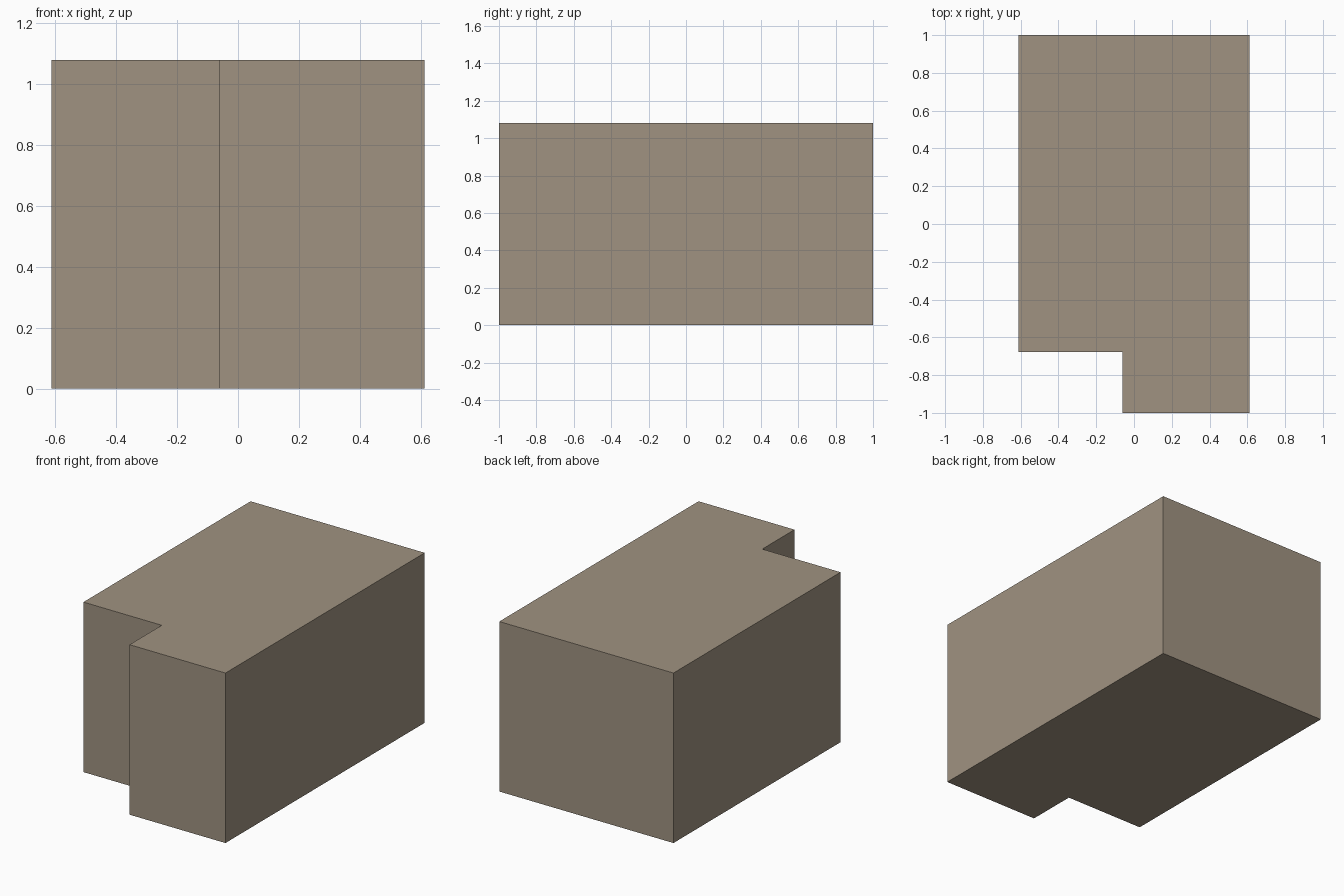
import bpy
import bmesh

if "Cube" in bpy.data.objects:
    bpy.data.objects.remove(bpy.data.objects["Cube"])

HEIGHT = 1.08

# L-shaped footprint: a rectangle with a notch at the front left corner
footprint = [(-0.612, -0.677), (-0.062, -0.677), (-0.062, -1.0),
             (0.612, -1.0), (0.612, 1.0), (-0.612, 1.0)]

# Extrude the footprint up into a closed block
bm = bmesh.new()
base = bm.faces.new([bm.verts.new((x, y, 0)) for x, y in footprint])
walls = bmesh.ops.extrude_face_region(bm, geom=[base], use_keep_orig=True)
top_verts = [g for g in walls["geom"] if isinstance(g, bmesh.types.BMVert)]
bmesh.ops.translate(bm, verts=top_verts, vec=(0, 0, HEIGHT))
bmesh.ops.recalc_face_normals(bm, faces=bm.faces)

mesh = bpy.data.meshes.new("notched_block")
bm.to_mesh(mesh)
bm.free()
block = bpy.data.objects.new("notched_block", mesh)
bpy.context.collection.objects.link(block)

# Warm taupe surface
taupe = bpy.data.materials.new("taupe")
taupe.diffuse_color = (0.35, 0.29, 0.22, 1)
taupe.use_nodes = True
taupe.node_tree.nodes["Principled BSDF"].inputs["Base Color"].default_value = taupe.diffuse_color
mesh.materials.append(taupe)
